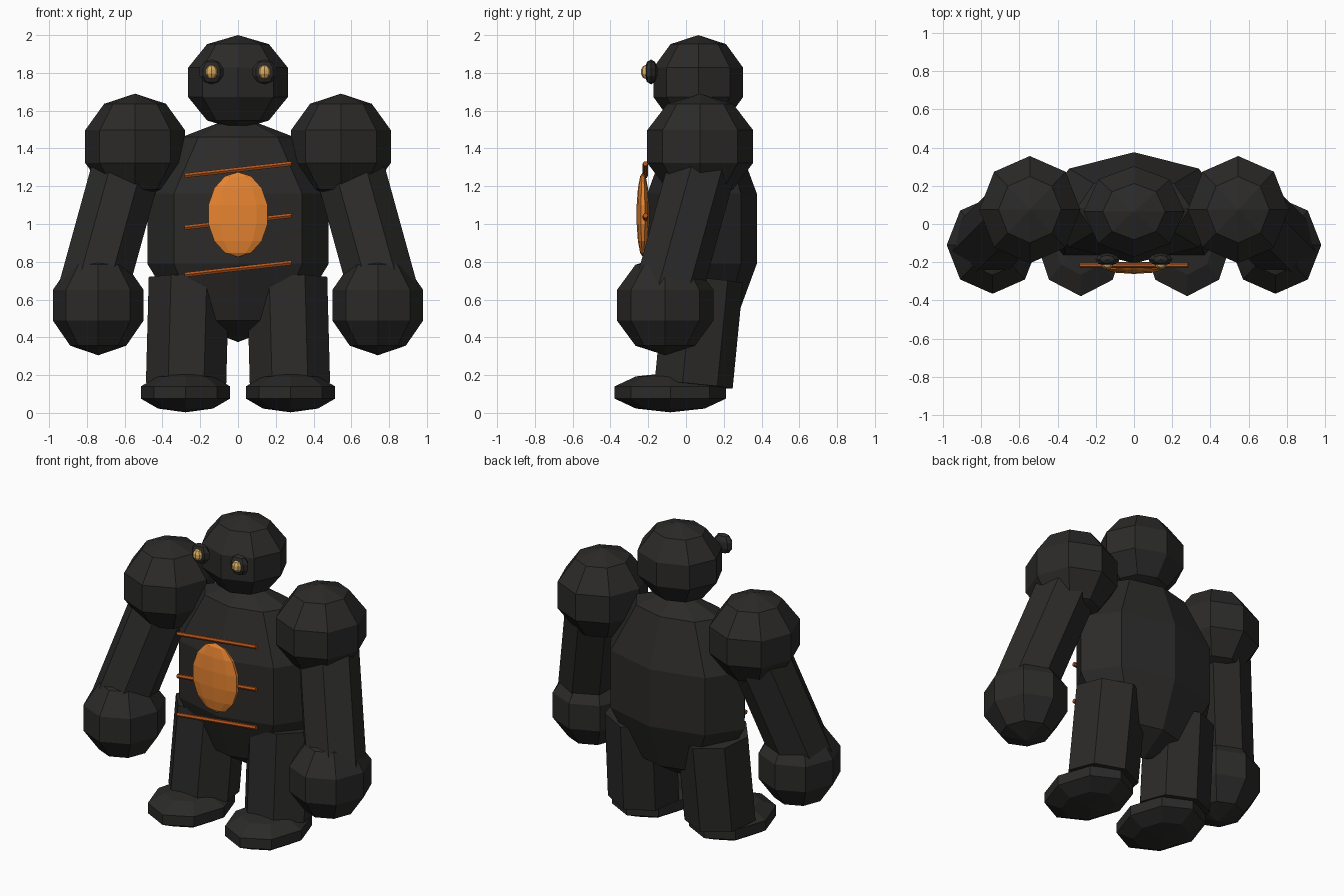
import bpy
from mathutils import Vector, Matrix

if "Cube" in bpy.data.objects:
    bpy.data.objects.remove(bpy.data.objects["Cube"])


def material(name, rgb):
    m = bpy.data.materials.new(name)
    m.diffuse_color = (*rgb, 1)
    m.use_nodes = True
    m.node_tree.nodes["Principled BSDF"].inputs["Base Color"].default_value = m.diffuse_color
    return m


STONE = material("dark_stone", (0.024, 0.023, 0.022))
GLOW = material("glow_orange", (0.80, 0.23, 0.03))
CRACK = material("crack_orange", (0.45, 0.09, 0.012))
EYE = material("eye_amber", (0.70, 0.42, 0.12))


def ball(name, loc, radii, mat=STONE, segs=8, rings=5):
    bpy.ops.mesh.primitive_uv_sphere_add(segments=segs, ring_count=rings, radius=1, location=loc)
    o = bpy.context.object
    o.name, o.scale = name, radii
    o.data.materials.append(mat)
    return o


def limb(name, top, bottom, r, mat=STONE, sides=7):
    a, b = Vector(top), Vector(bottom)
    bpy.ops.mesh.primitive_cylinder_add(vertices=sides, radius=r, depth=(a - b).length)
    o = bpy.context.object
    o.name = name
    rot = Vector((0, 0, 1)).rotation_difference((a - b).normalized()).to_matrix().to_4x4()
    o.matrix_world = Matrix.Translation((a + b) / 2) @ rot
    o.data.materials.append(mat)
    return o


# body and head
ball("torso", (0, 0.085, 0.975), (0.505, 0.305, 0.60))
ball("head", (0, 0.065, 1.75), (0.278, 0.25, 0.25))

# paired parts
for side, s in (("left", -1), ("right", 1)):
    ball(side + "_shoulder", (s * 0.545, 0.075, 1.41), (0.278, 0.295, 0.28))
    limb(side + "_arm", (s * 0.56, 0.105, 1.40), (s * 0.775, -0.11, 0.62), 0.187)
    ball(side + "_fist", (s * 0.74, -0.11, 0.57), (0.252, 0.268, 0.265))
    limb(side + "_leg", (s * 0.26, 0.085, 0.71), (s * 0.275, 0.03, 0.15), 0.218)
    ball(side + "_foot", (s * 0.278, -0.083, 0.108), (0.248, 0.31, 0.105))
    ball(side + "_eye_socket", (s * 0.14, -0.185, 1.805), (0.066, 0.036, 0.066))
    ball(side + "_eye", (s * 0.14, -0.21, 1.805), (0.034, 0.03, 0.038), EYE)

# glowing chest core and cracks
ball("chest_core", (0, -0.228, 1.05), (0.169, 0.034, 0.225), GLOW, 10, 7)
for i, z in enumerate((1.288, 1.013, 0.763)):
    limb(f"chest_crack_{i + 1}", (-0.283, -0.215, z - 0.032), (0.283, -0.215, z + 0.032),
         0.014, CRACK, 6)
